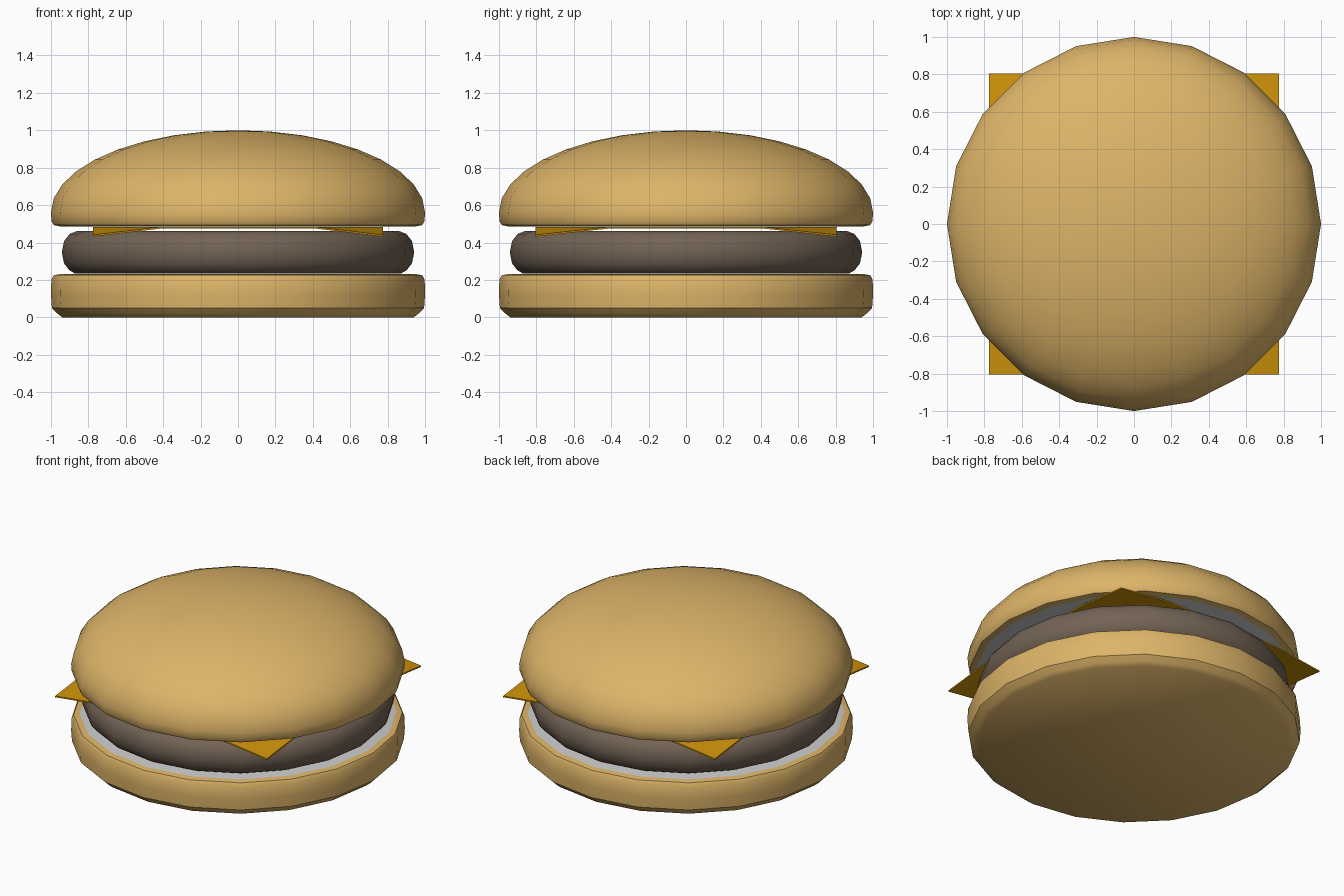
import bpy, bmesh
from math import sin, cos, pi, radians

if "Cube" in bpy.data.objects:
    bpy.data.objects.remove(bpy.data.objects["Cube"])

SIDES = 20


def material(name, color):
    m = bpy.data.materials.new(name)
    m.diffuse_color = (*color, 1)
    m.use_nodes = True
    m.node_tree.nodes["Principled BSDF"].inputs["Base Color"].default_value = m.diffuse_color
    return m


bread = material("bread", (0.73, 0.46, 0.14))
crumb = material("crumb", (0.62, 0.62, 0.62))
meat = material("meat", (0.17, 0.125, 0.09))
yellow = material("yellow", (0.62, 0.29, 0.003))


def lathe(name, profile, side, cut_bottom=False, cut_top=False):
    """Revolve an (r, z) profile, bottom to top, with capped ends."""
    bm = bmesh.new()
    rings = []
    for r, z in profile:
        n = 1 if r == 0 else SIDES
        rings.append([bm.verts.new((r * cos(2 * pi * i / SIDES),
                                    r * sin(2 * pi * i / SIDES), z)) for i in range(n)])
    for a, b in zip(rings, rings[1:]):
        for i in range(SIDES):
            j = (i + 1) % SIDES
            if len(b) == 1:
                bm.faces.new((a[i], a[j], b[0]))
            else:
                bm.faces.new((a[i], a[j], b[j], b[i]))
    bm.faces.new(rings[0][::-1]).material_index = int(cut_bottom)
    if len(rings[-1]) > 1:
        bm.faces.new(rings[-1]).material_index = int(cut_top)
    return finish(name, bm, [side, crumb], 40)


def finish(name, bm, mats, angle):
    bmesh.ops.recalc_face_normals(bm, faces=bm.faces)
    me = bpy.data.meshes.new(name)
    bm.to_mesh(me)
    bm.free()
    for m in mats:
        me.materials.append(m)
    ob = bpy.data.objects.new(name, me)
    bpy.context.collection.objects.link(ob)
    bpy.ops.object.select_all(action='DESELECT')
    ob.select_set(True)
    bpy.context.view_layer.objects.active = ob
    bpy.ops.object.shade_smooth_by_angle(angle=radians(angle))
    return ob


# Bottom bun: bevelled foot, rounded upper rim, cut face on top
lathe("bottom_bun", [(0.94, 0), (0.965, 0.02), (0.995, 0.05), (1.0, 0.12), (0.998, 0.20),
                     (0.985, 0.225), (0.95, 0.232)], bread, cut_top=True)

# Patty: disc with a round edge
lathe("patty", [(0.87, 0.234), (0.90, 0.25), (0.93, 0.288), (0.942, 0.348),
                (0.93, 0.408), (0.90, 0.446), (0.86, 0.462)], meat)

# Top bun: elliptical dome over a rounded lower rim
dome = [(cos(t), 0.56 + 0.44 * sin(t)) for t in (pi / 2 * i / 9 for i in range(9))]
lathe("top_bun", [(0.95, 0.486), (0.985, 0.493), (0.997, 0.515)] + dome + [(0, 1.0)],
      bread, cut_bottom=True)

# Cheese slice: flat square whose four corners fold down
bm = bmesh.new()
hx, hy, fold, top, tip, thick = 0.775, 0.805, 0.41, 0.484, 0.441, 0.009
flat, tips = [], []
for sx, sy in ((1, 1), (-1, 1), (-1, -1), (1, -1)):
    a = bm.verts.new((sx * hx, sy * fold, top))
    b = bm.verts.new((sx * fold, sy * hy, top))
    c = bm.verts.new((sx * hx, sy * hy, tip))
    pair = (a, b) if sx * sy > 0 else (b, a)
    flat += pair
    tips.append((pair[1], pair[0], c))
bm.faces.new(flat)
for p, q, c in tips:
    bm.faces.new((p, q, c))
ext = bmesh.ops.extrude_face_region(bm, geom=bm.faces[:], use_keep_orig=True)
for v in ext["geom"]:
    if isinstance(v, bmesh.types.BMVert):
        v.co.z -= thick
finish("cheese_slice", bm, [yellow], 3)
